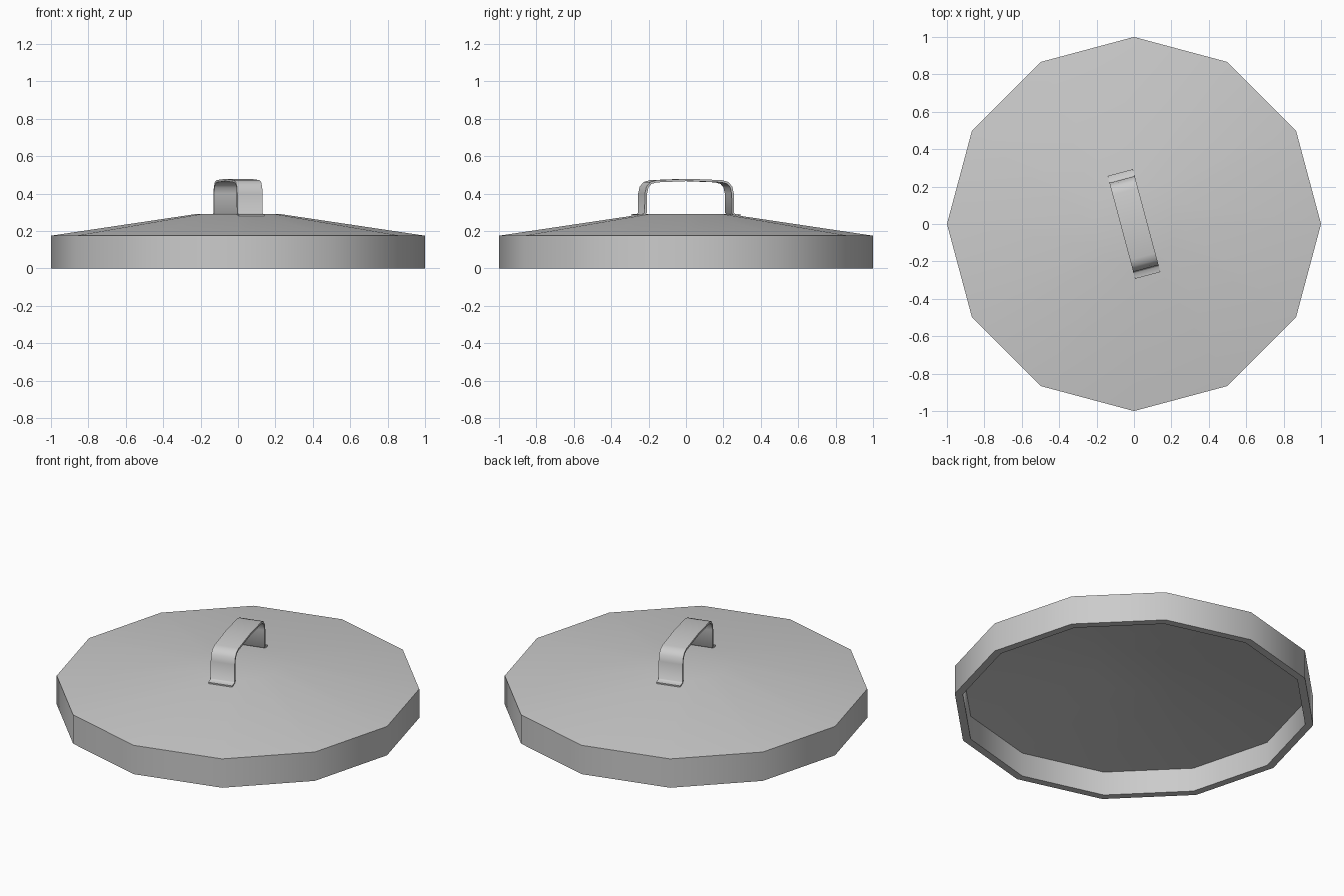
import bpy, bmesh, math
from mathutils import Matrix

if "Cube" in bpy.data.objects:
    bpy.data.objects.remove(bpy.data.objects["Cube"])

def make_object(name, bm, angle):
    bmesh.ops.recalc_face_normals(bm, faces=bm.faces)
    mesh = bpy.data.meshes.new(name)
    bm.to_mesh(mesh)
    bm.free()
    ob = bpy.data.objects.new(name, mesh)
    bpy.context.collection.objects.link(ob)
    bpy.ops.object.select_all(action='DESELECT')
    bpy.context.view_layer.objects.active = ob
    ob.select_set(True)
    bpy.ops.object.shade_smooth_by_angle(angle=math.radians(angle))
    return ob

# Lid: twelve-sided shell with vertical rim, shallow cone and small flat top
SIDES = 12
profile = [(0.23, 0.25), (0.955, 0.145), (0.955, 0.0),
           (1.0, 0.0), (1.0, 0.175), (0.23, 0.29)]
bm = bmesh.new()
rings = [[bm.verts.new((r * math.cos(2 * math.pi * i / SIDES),
                        r * math.sin(2 * math.pi * i / SIDES), z))
          for i in range(SIDES)] for r, z in profile]
for a, b in zip(rings, rings[1:]):
    for i in range(SIDES):
        j = (i + 1) % SIDES
        bm.faces.new((a[i], a[j], b[j], b[i]))
bm.faces.new(rings[0])
bm.faces.new(rings[-1])
make_object("lid", bm, 35)

# Handle: bent strap, half profile (along, height) mirrored to the other side
WIDTH, THICK = 0.14, 0.012
half = [(0.284, 0.283), (0.252, 0.286), (0.242, 0.296), (0.240, 0.40),
        (0.232, 0.435), (0.213, 0.457), (0.18, 0.466), (0.0, 0.473)]
path = half + [(-y, z) for y, z in reversed(half[:-1])]

def offset(pts, d):
    out = []
    for i, (y, z) in enumerate(pts):
        a, b = pts[max(i - 1, 0)], pts[min(i + 1, len(pts) - 1)]
        ty, tz = b[0] - a[0], b[1] - a[1]
        n = math.hypot(ty, tz)
        out.append((y + d * tz / n, z - d * ty / n))
    return out

bm = bmesh.new()
outer, inner = offset(path, THICK / 2), offset(path, -THICK / 2)
sections = [[bm.verts.new((x, *p)) for x, p in
             ((-WIDTH / 2, o), (WIDTH / 2, o), (WIDTH / 2, n), (-WIDTH / 2, n))]
            for o, n in zip(outer, inner)]
for a, b in zip(sections, sections[1:]):
    for i in range(4):
        j = (i + 1) % 4
        bm.faces.new((a[i], a[j], b[j], b[i]))
bm.faces.new(sections[0])
bm.faces.new(sections[-1])
bmesh.ops.transform(bm, matrix=Matrix.Rotation(math.radians(15), 4, 'Z'), verts=bm.verts)
make_object("handle", bm, 50)
